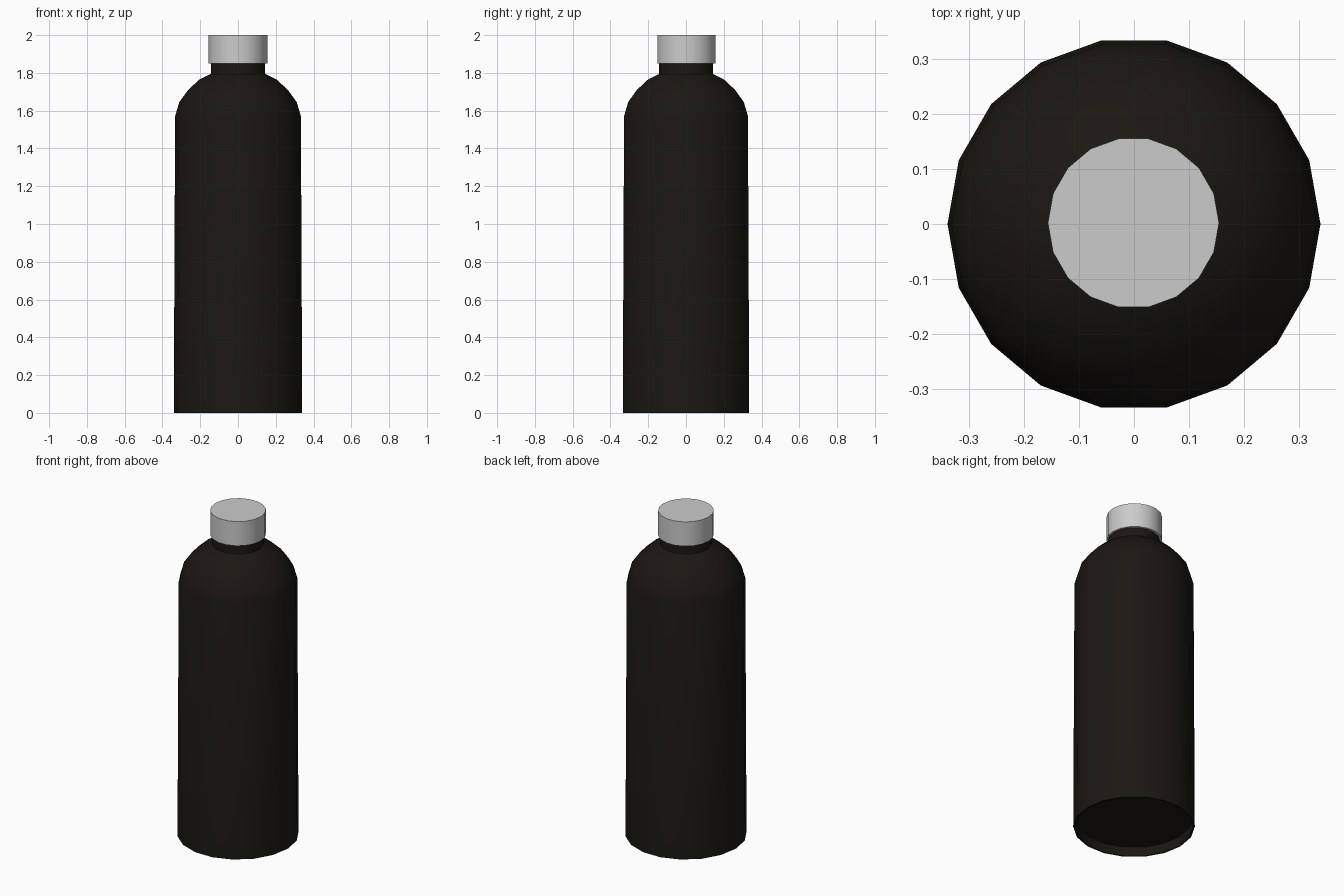
import bpy
import math

if "Cube" in bpy.data.objects:
    bpy.data.objects.remove(bpy.data.objects["Cube"])

SIDES = 18


def lathe(name, profile, centre=(0, 0)):
    """Spin a (radius, z) profile round the z axis and cap both ends."""
    verts, faces = [], []
    for r, z in profile:
        for i in range(SIDES):
            a = 2 * math.pi * i / SIDES
            verts.append((centre[0] + r * math.cos(a), centre[1] + r * math.sin(a), z))
    for k in range(len(profile) - 1):
        for i in range(SIDES):
            j = (i + 1) % SIDES
            a, b = k * SIDES, (k + 1) * SIDES
            faces.append((a + i, a + j, b + j, b + i))
    last = (len(profile) - 1) * SIDES
    faces.append(tuple(reversed(range(SIDES))))
    faces.append(tuple(range(last, last + SIDES)))
    mesh = bpy.data.meshes.new(name)
    mesh.from_pydata(verts, [], faces)
    obj = bpy.data.objects.new(name, mesh)
    bpy.context.collection.objects.link(obj)
    bpy.ops.object.select_all(action='DESELECT')
    obj.select_set(True)
    bpy.context.view_layer.objects.active = obj
    bpy.ops.object.shade_smooth_by_angle(angle=math.radians(30))
    return obj


# Bottle body: recessed base, slightly tapered wall, round shoulder, neck
body = lathe("bottle_body", [
    (0.328, 0.055), (0.331, 0.0), (0.34, 0.0),
    (0.333, 1.57), (0.311, 1.645), (0.264, 1.71), (0.204, 1.765),
    (0.144, 1.795), (0.144, 1.88),
])
dark = bpy.data.materials.new("dark_coating")
dark.diffuse_color = (0.011, 0.009, 0.006, 1)
dark.use_nodes = True
dark.node_tree.nodes["Principled BSDF"].inputs["Base Color"].default_value = dark.diffuse_color
body.data.materials.append(dark)

# Screw cap, a hair off centre
lathe("screw_cap", [(0.156, 1.85), (0.156, 2.0)], centre=(-0.001, 0.002))
